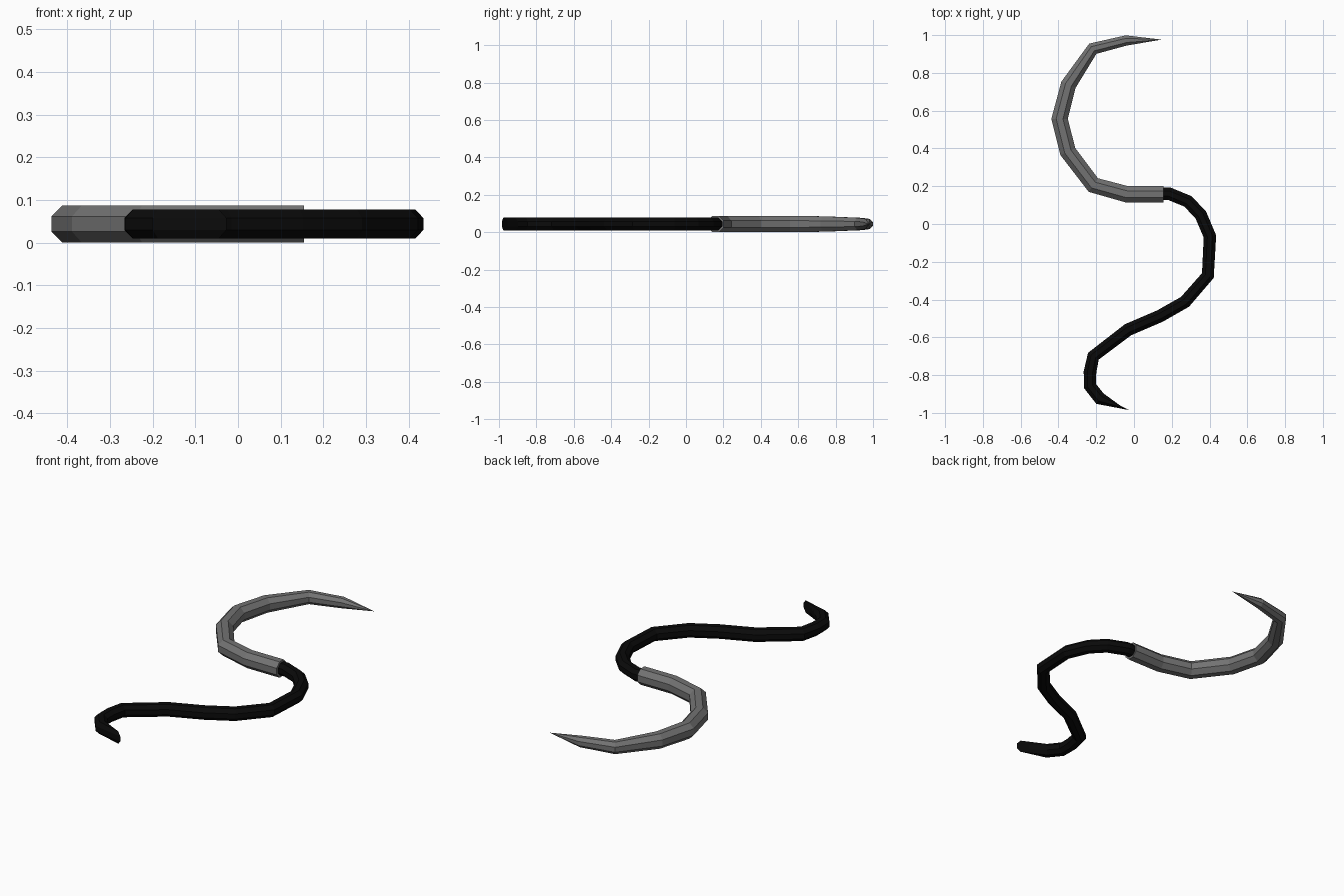
import bpy, bmesh, math
from mathutils import Vector

if "Cube" in bpy.data.objects:
    bpy.data.objects.remove(bpy.data.objects["Cube"])

Z = 0.044          # height of the centre line
SIDES = 8


def material(name, value):
    m = bpy.data.materials.new(name)
    m.diffuse_color = (value, value, value, 1)
    m.use_nodes = True
    m.node_tree.nodes["Principled BSDF"].inputs["Base Color"].default_value = m.diffuse_color
    return m


def tube(name, pts, mat, end_tangent=None):
    """Sweep an octagon along flat path points (x, y, apothem); zero apothem gives a point."""
    bm = bmesh.new()
    path = [Vector((x, y, Z)) for x, y, _ in pts]
    rings = []
    for i, p in enumerate(path):
        before = (p - path[i - 1]).normalized() if i else Vector()
        after = (path[i + 1] - p).normalized() if i < len(path) - 1 else Vector()
        t = (before + after).normalized()
        if end_tangent and i == len(path) - 1:
            t = Vector(end_tangent).normalized()
        side = Vector((-t.y, t.x, 0))
        r = pts[i][2] / math.cos(math.pi / SIDES)
        if r == 0:
            rings.append([bm.verts.new(p)])
            continue
        ring = []
        for k in range(SIDES):
            a = 2 * math.pi * (k + 0.5) / SIDES
            ring.append(bm.verts.new(p + side * r * math.cos(a) + Vector((0, 0, r * math.sin(a)))))
        rings.append(ring)
    for a, b in zip(rings, rings[1:]):
        for k in range(SIDES):
            n = (k + 1) % SIDES
            if len(b) == 1:
                bm.faces.new((a[k], a[n], b[0]))
            else:
                bm.faces.new((a[k], a[n], b[n], b[k]))
    for ring in (rings[0], rings[-1]):
        if len(ring) > 1:
            bm.faces.new(ring)
    bmesh.ops.recalc_face_normals(bm, faces=bm.faces)
    me = bpy.data.meshes.new(name)
    bm.to_mesh(me)
    bm.free()
    me.materials.append(mat)
    ob = bpy.data.objects.new(name, me)
    bpy.context.collection.objects.link(ob)
    return ob


grey = material("dull grey metal", 0.17)
black = material("black rubber", 0.003)

# Curved hook tapering to a point
R = 0.0435
tube("hook", [
    (0.155, 0.158, R), (-0.04, 0.158, R), (-0.215, 0.206, R), (-0.35, 0.383, R),
    (-0.394, 0.557, R), (-0.347, 0.737, 0.041), (-0.218, 0.928, 0.033),
    (-0.04, 0.972, 0.027), (0.147, 0.976, 0)], grey)

# Winding cord, starting inside the hook's socket
C = 0.0335
cord = [(0.10, 0.161), (0.185, 0.161), (0.285, 0.12), (0.353, 0.049), (0.402, -0.066),
        (0.391, -0.273), (0.27, -0.412), (0.138, -0.487), (-0.032, -0.56),
        (-0.215, -0.70), (-0.233, -0.783), (-0.233, -0.858), (-0.18, -0.925),
        (-0.057, -0.970)]
tube("cord", [(x, y, C) for x, y in cord], black, end_tangent=(0.45, 0.9, 0))
